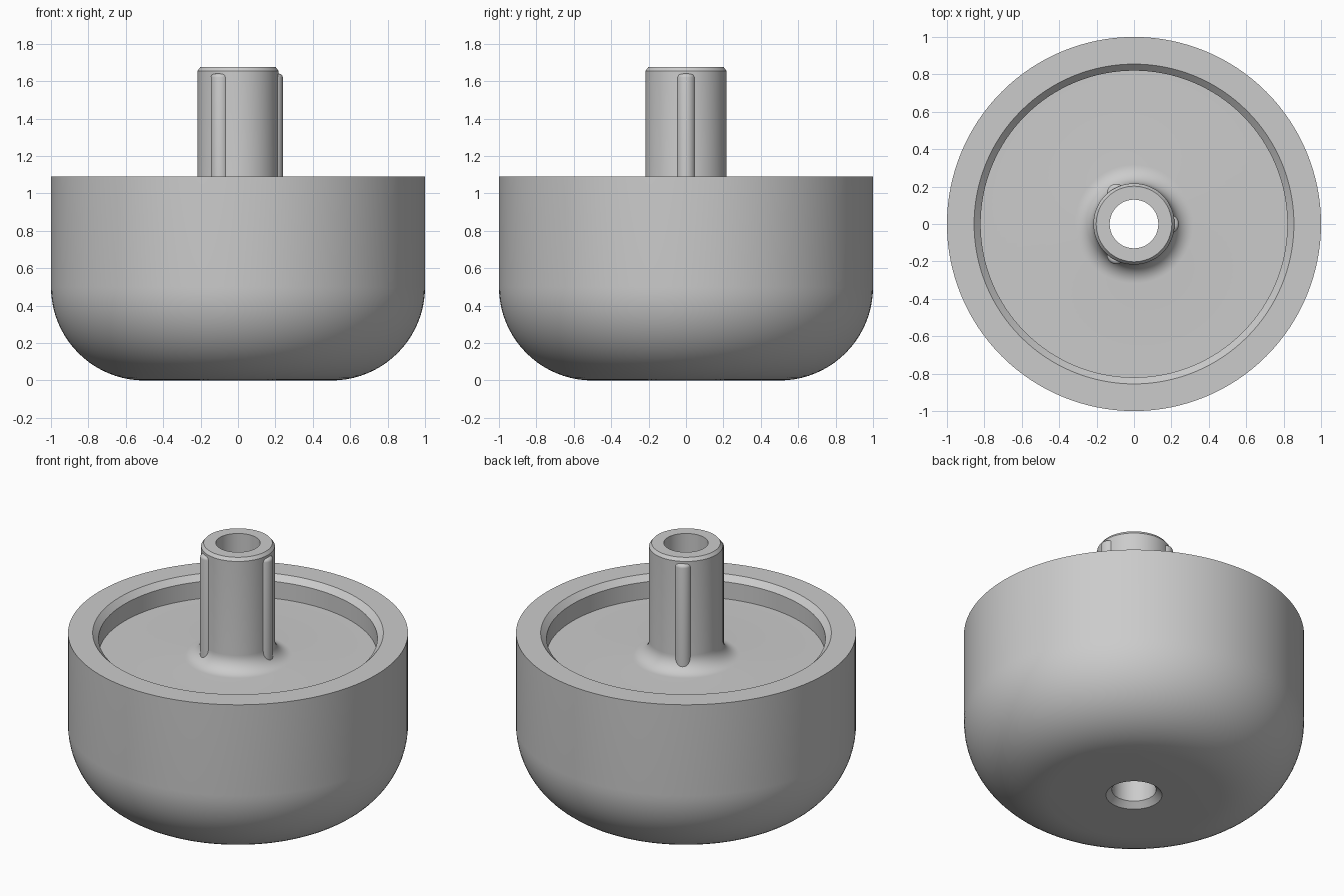
import bpy, bmesh, math
from mathutils import Matrix

cube = bpy.data.objects.get("Cube")
if cube:
    bpy.data.objects.remove(cube, do_unlink=True)

SEGMENTS = 128
HEIGHT, RIM_Z, FLOOR_Z = 1.675, 1.09, 0.945
POST_R, BORE_R, CUP_R = 0.217, 0.13, 0.82
ROUND, FILLET, CHAMFER = 0.5, 0.1, 0.035

grey = bpy.data.materials.new("plain grey")
grey.use_nodes = True
grey.diffuse_color = (0.6, 0.6, 0.6, 1)
grey.node_tree.nodes["Principled BSDF"].inputs["Base Color"].default_value = (0.6, 0.6, 0.6, 1)


def arc(cx, cz, r, start, end, steps):
    angles = [math.radians(start + (end - start) * i / steps) for i in range(steps + 1)]
    return [(cx + r * math.cos(a), cz + r * math.sin(a)) for a in angles]


def lathe(name, profile):
    """Revolve a closed (radius, height) profile around the z axis."""
    bm = bmesh.new()
    rings = []
    for i in range(SEGMENTS):
        a = math.tau * i / SEGMENTS
        rings.append([bm.verts.new((r * math.cos(a), r * math.sin(a), z)) for r, z in profile])
    n = len(profile)
    for i in range(SEGMENTS):
        here, there = rings[i], rings[(i + 1) % SEGMENTS]
        for j in range(n):
            k = (j + 1) % n
            bm.faces.new((here[j], there[j], there[k], here[k]))
    return finish(name, bm)


def finish(name, bm):
    bmesh.ops.recalc_face_normals(bm, faces=bm.faces[:])
    mesh = bpy.data.meshes.new(name)
    bm.to_mesh(mesh)
    bm.free()
    mesh.materials.append(grey)
    ob = bpy.data.objects.new(name, mesh)
    bpy.context.collection.objects.link(ob)
    bpy.ops.object.select_all(action="DESELECT")
    ob.select_set(True)
    bpy.context.view_layer.objects.active = ob
    bpy.ops.object.shade_smooth_by_angle(angle=math.radians(30))
    return ob


# Rounded cup with recessed floor, hollow centre post and countersunk bore
profile = [(BORE_R, CHAMFER), (BORE_R + CHAMFER, 0)]
profile += arc(1 - ROUND, ROUND, ROUND, -90, 0, 20)
profile += [(1, RIM_Z), (CUP_R + CHAMFER, RIM_Z), (CUP_R, RIM_Z - CHAMFER), (CUP_R, FLOOR_Z)]
profile += arc(POST_R + FILLET, FLOOR_Z + FILLET, FILLET, 270, 180, 10)
profile += [(POST_R, HEIGHT - 0.02), (POST_R - 0.015, HEIGHT), (BORE_R, HEIGHT)]
lathe("cup_and_post", profile)

# Three rounded ribs along the post
RIB_R, RIB_TOP, RIB_BASE, RIB_OFFSET = 0.05, 1.64, 0.95, 0.19
for index, side in enumerate(("left", "back_right", "front_right")):
    bm = bmesh.new()
    bmesh.ops.create_cone(bm, cap_ends=True, segments=32, radius1=RIB_R, radius2=RIB_R,
                          depth=RIB_TOP - RIB_BASE,
                          matrix=Matrix.Translation((RIB_OFFSET, 0, (RIB_TOP + RIB_BASE) / 2)))
    top_edges = [e for e in bm.edges if all(v.co.z > RIB_TOP - 0.01 for v in e.verts)]
    bmesh.ops.bevel(bm, geom=top_edges, offset=0.02, segments=4, profile=0.5, affect="EDGES")
    # Keep the hidden inner side of the rib clear of the bore
    for v in bm.verts:
        v.co.x = max(v.co.x, BORE_R + 0.03)
    bmesh.ops.rotate(bm, verts=bm.verts[:], cent=(0, 0, 0),
                     matrix=Matrix.Rotation(math.tau * index / 3, 3, "Z"))
    finish(side + "_rib", bm)
